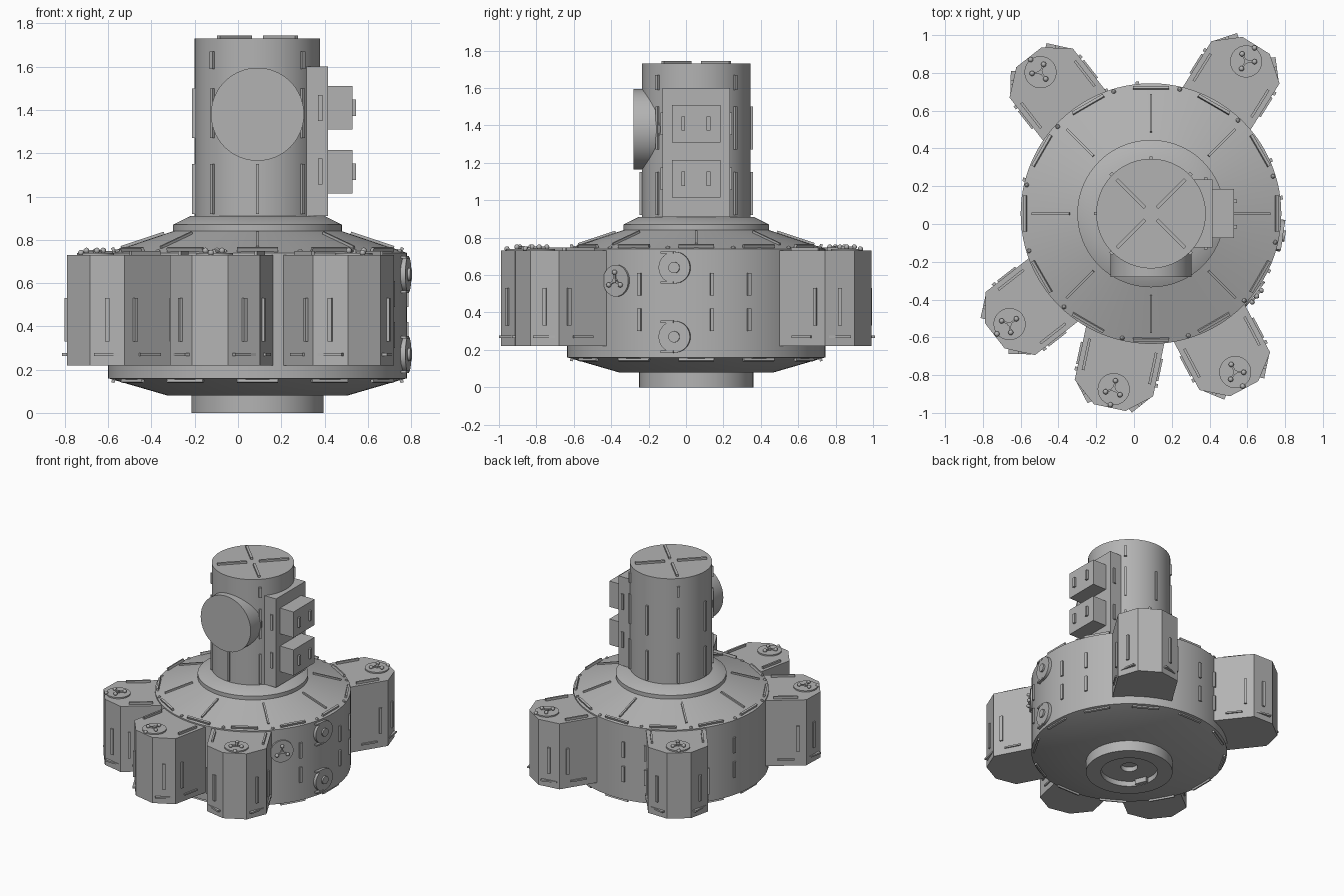
import bpy, bmesh
from math import radians, atan2, pi, cos, sin
from mathutils import Matrix, Vector

if "Cube" in bpy.data.objects:
    bpy.data.objects.remove(bpy.data.objects["Cube"], do_unlink=True)

CENTER = Matrix.Translation((0.09, 0.055, 0))   # axis of the round hull
R = 0.69                                         # hull radius
TOWER = 0.29                                     # tower radius

grey = bpy.data.materials.new("hull grey")
grey.use_nodes = True
grey.diffuse_color = (0.45, 0.45, 0.45, 1)
grey.node_tree.nodes["Principled BSDF"].inputs["Base Color"].default_value = (0.45, 0.45, 0.45, 1)


def finish(name, bm, smooth=True):
    """Turn a bmesh into a grey object placed on the hull axis."""
    bmesh.ops.recalc_face_normals(bm, faces=bm.faces)
    mesh = bpy.data.meshes.new(name)
    bm.to_mesh(mesh)
    bm.free()
    mesh.materials.append(grey)
    ob = bpy.data.objects.new(name, mesh)
    ob.matrix_world = CENTER
    bpy.context.collection.objects.link(ob)
    if smooth:
        bpy.ops.object.select_all(action='DESELECT')
        ob.select_set(True)
        bpy.context.view_layer.objects.active = ob
        bpy.ops.object.shade_smooth_by_angle(angle=radians(30))
    return ob


def turn(deg):
    return Matrix.Rotation(radians(deg), 4, 'Z')


def at(x, y, z):
    return Matrix.Translation((x, y, z))


def box(bm, frame, size):
    bmesh.ops.create_cube(bm, size=1, matrix=frame @ Matrix.Diagonal((*size, 1)))


def disc(bm, frame, radius, height, sides=32):
    """Cylinder standing along the local z of the frame."""
    bmesh.ops.create_cone(bm, cap_ends=True, segments=sides, radius1=radius,
                          radius2=radius, depth=height, matrix=frame)


def ball(bm, frame, radius):
    bmesh.ops.create_icosphere(bm, subdivisions=2, radius=radius, matrix=frame)


def lathe(name, profile, steps=96):
    bm = bmesh.new()
    verts = [bm.verts.new((r, 0, z)) for r, z in profile]
    edges = [bm.edges.new(pair) for pair in zip(verts, verts[1:])]
    bmesh.ops.spin(bm, geom=verts + edges, axis=(0, 0, 1), cent=(0, 0, 0),
                   angle=2 * pi, steps=steps)
    bmesh.ops.remove_doubles(bm, verts=bm.verts, dist=0.0005)
    return finish(name, bm)


def sensor(bm, frame):
    """Round mount with a three-armed cluster of balls."""
    disc(bm, frame @ at(0, 0, 0.004), 0.085, 0.012)
    disc(bm, frame @ at(0, 0, 0.015), 0.012, 0.02, 12)
    for k in range(3):
        arm = frame @ turn(120 * k + 180)
        box(bm, arm @ at(0.022, 0, 0.018), (0.045, 0.01, 0.01))
        ball(bm, arm @ at(0.045, 0, 0.02), 0.014)


# Hull, tower and hollow docking ring
lathe("main_hull", [(0, 0.08), (0.415, 0.08), (R, 0.16), (R, 0.74), (0.39, 0.84),
                    (0.39, 0.87), (0.31, 0.91), (0, 0.91)])
lathe("tower", [(0, 0.9), (TOWER, 0.9), (TOWER, 1.73), (0, 1.73)])
lathe("docking_ring", [(0, 0.075), (0.06, 0.075), (0.06, 0.04), (0.2, 0.04),
                       (0.2, 0), (0.305, 0), (0.305, 0.09)])
bm = bmesh.new()
box(bm, turn(202) @ at(0.22, 0, 0.022), (0.1, 0.09, 0.04))
finish("docking_tab", bm, False)

# Round drum on the front of the tower
bm = bmesh.new()
disc(bm, at(0, -0.2175, 1.38) @ Matrix.Rotation(pi / 2, 4, 'X'), 0.215, 0.235, 64)
finish("front_drum", bm)

# Equipment panel with two boxes on the left side of the tower
bm = bmesh.new()
box(bm, at(0.275, 0, 1.255), (0.1, 0.36, 0.69))
for z in (1.115, 1.41):
    box(bm, at(0.38, 0, z), (0.12, 0.26, 0.2))
    for y in (-0.07, 0.065):
        box(bm, at(0.445, y, z), (0.02, 0.02, 0.075))
    for side in (-1, 1):
        box(bm, at(0.29, side * 0.18, z), (0.02, 0.02, 0.12))
finish("equipment_panel", bm, False)

# Upright ribs on the tower and a cross of ribs on its roof
bm = bmesh.new()
for k in range(8):
    f = turn(45 * k) @ at(TOWER, 0, 0)
    if k != 0:
        box(bm, f @ at(0, 0, 1.035), (0.025, 0.015, 0.23))
        if k != 6:
            box(bm, f @ at(0, 0, 1.385), (0.025, 0.015, 0.23))
    if k % 2:
        box(bm, f @ at(0, 0, 1.63), (0.025, 0.02, 0.08))
        box(bm, turn(45 * k) @ at(0.15, 0, 1.735), (0.21, 0.018, 0.02))
finish("tower_ribs", bm, False)

# Radial ribs on the roof and tangent plates along both hull rims
bm = bmesh.new()
roof = Matrix.Rotation(atan2(0.1, 0.3), 4, 'Y')
belly = Matrix.Rotation(-atan2(0.08, 0.275), 4, 'Y')
for k in range(8):
    box(bm, turn(45 * k) @ at(0.53, 0, 0.795) @ roof, (0.21, 0.013, 0.02))
for k in range(12):
    box(bm, turn(30 * k) @ at(0.665, 0, 0.75) @ roof, (0.015, 0.19, 0.03))
    box(bm, turn(30 * k) @ at(0.665, 0, 0.152) @ belly, (0.015, 0.19, 0.025))
    ball(bm, turn(30 * k + 17) @ at(0.675, 0, 0.745), 0.012)
finish("hull_rim_plates", bm, False)

# Short upright plates on the hull wall
bm = bmesh.new()
for angle in (-26, 7, 24, 45, 96, 110, 165):
    for z in (0.36, 0.55):
        box(bm, turn(angle) @ at(R, 0, z), (0.025, 0.02, 0.12))
finish("wall_plates", bm, False)

# Round wall hatches, each with a knob and a bracket, and a wall sensor
outward = Matrix.Rotation(pi / 2, 4, 'Y')
bm = bmesh.new()
for z in (0.27, 0.64):
    f = turn(-9.6) @ at(R, 0, z)
    disc(bm, f @ outward, 0.085, 0.035)
    disc(bm, f @ at(0.02, 0, 0) @ outward, 0.03, 0.02)
    for side in (-1, 1):
        box(bm, f @ at(0, -0.04, side * 0.08), (0.04, 0.07, 0.012))
sensor(bm, turn(-38) @ at(R, 0, 0.57) @ outward)
finish("wall_hatches", bm)

# Side pods: a straight block with a chamfered outer end
OUTER, HALF, SHOULDER, WIDE = 1.05, 0.085, 0.945, 0.212
LOW, HIGH = 0.22, 0.73
outline = [(0.55, -WIDE), (SHOULDER, -WIDE), (OUTER, -HALF),
           (OUTER, HALF), (SHOULDER, WIDE), (0.55, WIDE)]
chamfer = 90 - math_angle if (math_angle := 0) else \
    atan2(OUTER - SHOULDER, WIDE - HALF) * 180 / pi
for i, angle in enumerate((58, 128, 218, 258, 298), 1):
    f = turn(angle)
    bm = bmesh.new()
    base = bm.faces.new([bm.verts.new(f @ Vector((u, v, LOW))) for u, v in outline])
    up = bmesh.ops.extrude_face_region(bm, geom=[base])["geom"]
    bmesh.ops.translate(bm, vec=(0, 0, HIGH - LOW),
                        verts=[g for g in up if isinstance(g, bmesh.types.BMVert)])
    finish(f"pod_{i}", bm, False)

    # Pod ribs, mirrored about the pod's middle
    bm = bmesh.new()
    for side in (-1, 1):
        box(bm, f @ at(0.8, side * 0.18, HIGH + 0.005), (0.17, 0.014, 0.025))
        slant = f @ at((OUTER + SHOULDER) / 2, side * (HALF + WIDE) / 2, 0) @ turn(side * (90 - chamfer))
        for g, across in ((slant, (0.025, 0.02)), (f @ at(0.885, side * WIDE, 0), (0.02, 0.025))):
            box(bm, g @ at(0, 0, 0.43), (*across, 0.2))
        box(bm, slant @ at(0, 0, 0.27), (0.025, 0.12, 0.012))
        box(bm, f @ at(0.8, side * WIDE, 0.27), (0.12, 0.02, 0.012))
    finish(f"pod_{i}_ribs", bm, False)

    # Sensor cluster on the pod roof
    bm = bmesh.new()
    sensor(bm, f @ at(0.95, 0, HIGH))
    ball(bm, f @ at(1.035, 0, HIGH + 0.01), 0.014)
    finish(f"pod_{i}_sensor", bm)
